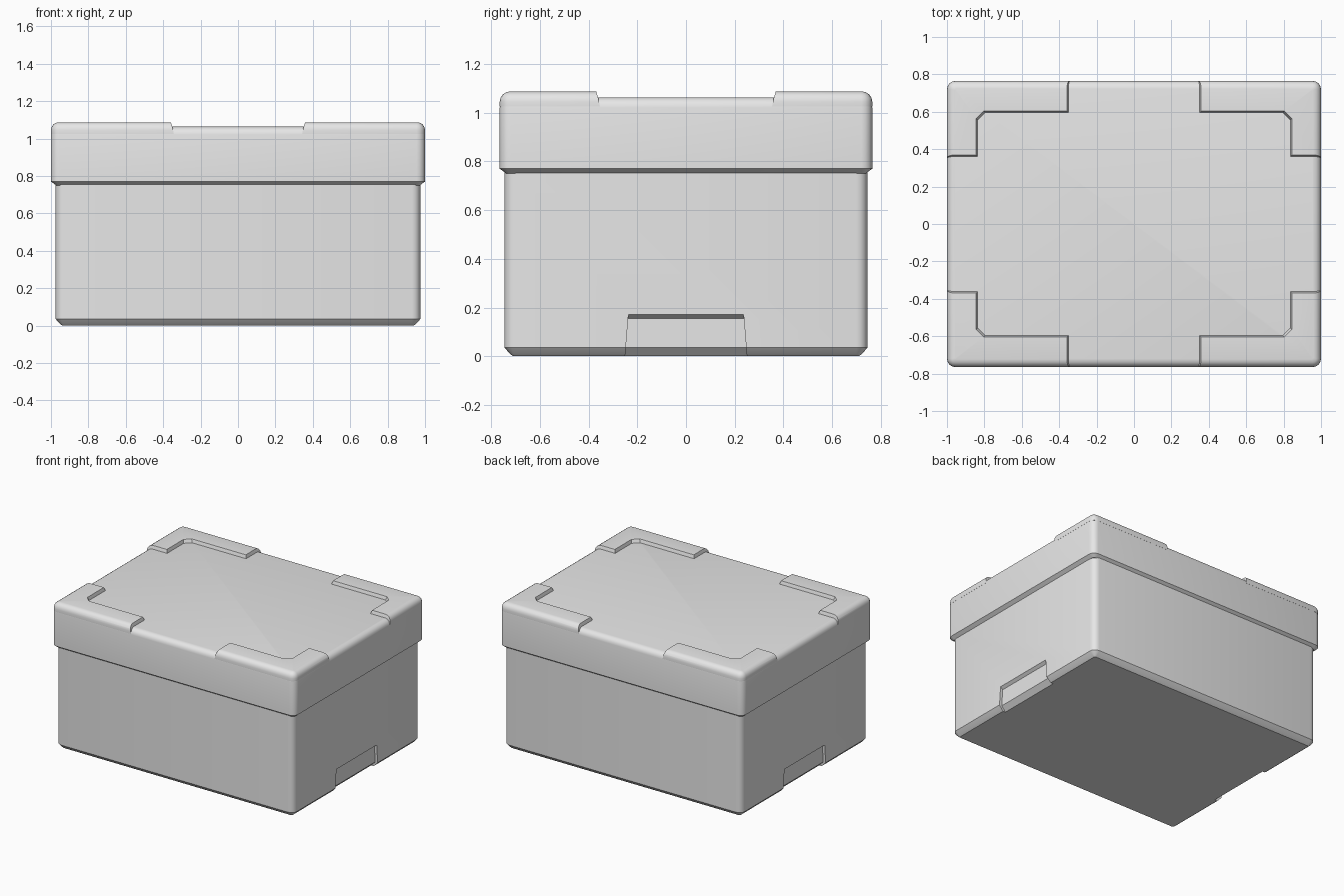
import bpy, bmesh, math

default = bpy.data.objects.get("Cube")
if default:
    bpy.data.objects.remove(default, do_unlink=True)

grey = bpy.data.materials.new("plain_grey")
grey.use_nodes = True
grey.diffuse_color = (0.8, 0.8, 0.8, 1)
grey.node_tree.nodes["Principled BSDF"].inputs["Base Color"].default_value = (0.8, 0.8, 0.8, 1)


def make_object(name, bm):
    bmesh.ops.recalc_face_normals(bm, faces=bm.faces)
    mesh = bpy.data.meshes.new(name)
    bm.to_mesh(mesh)
    bm.free()
    mesh.materials.append(grey)
    obj = bpy.data.objects.new(name, mesh)
    bpy.context.collection.objects.link(obj)
    return obj


def loft(name, rings):
    """Skin a stack of vertex loops and cap both ends."""
    bm = bmesh.new()
    loops = [[bm.verts.new(p) for p in ring] for ring in rings]
    n = len(loops[0])
    for low, high in zip(loops, loops[1:]):
        for i in range(n):
            j = (i + 1) % n
            bm.faces.new((low[i], low[j], high[j], high[i]))
    bm.faces.new(loops[0][::-1])
    bm.faces.new(loops[-1])
    return make_object(name, bm)


def rounded_rect(hx, hy, r, z, steps=4):
    points = []
    for q, (sx, sy) in enumerate([(1, 1), (-1, 1), (-1, -1), (1, -1)]):
        for k in range(steps + 1):
            a = (q + k / steps) * math.pi / 2
            points.append((sx * (hx - r) + r * math.cos(a),
                           sy * (hy - r) + r * math.sin(a), z))
    return points


def rounded_block(name, hx, hy, r, profile):
    """Profile rows are height and inset."""
    return loft(name, [rounded_rect(hx - i, hy - i, max(r - i, 0.008), z)
                       for z, i in profile])


def lid_profile(bottom, top, r=0.042):
    arc = [k * math.pi / 8 for k in range(5)]
    return bottom + [(top - r + r * math.sin(a), r * (1 - math.cos(a))) for a in arc]


def boolean(obj, cutter, operation):
    cutter.hide_render = True
    mod = obj.modifiers.new(operation.lower(), 'BOOLEAN')
    mod.operation = operation
    mod.solver = 'EXACT'
    mod.object = cutter
    bpy.context.view_layer.objects.active = obj
    bpy.ops.object.modifier_apply(modifier=mod.name)
    bpy.data.objects.remove(cutter, do_unlink=True)


# Main box with a chamfered base
body = rounded_block("box_body", 0.975, 0.745, 0.045,
                     [(0, 0.035), (0.012, 0.02), (0.035, 0), (0.78, 0)])

# Shallow grip recess at the foot of each end
grip = [(1.1, -0.1), (0.9, -0.1), (0.92, 0), (0.955, 0.035),
        (0.955, 0.155), (0.98, 0.175), (1.1, 0.175)]
for side in (1, -1):
    cutter = loft("grip_cutter", [[(side * x, s * (0.25 - 0.08 * z), z) for x, z in grip]
                                  for s in (-1, 1)])
    boolean(body, cutter, 'DIFFERENCE')

# Lid with a lower central top
lid = rounded_block("lid", 1.0, 0.765, 0.045,
                    lid_profile([(0.75, 0.027), (0.77, 0)], 1.063))

# Raised L-shaped stacking corners, with sloping inner walls
parts = [body, lid]
corner_names = {(1, 1): "back_left", (-1, 1): "back_right",
                (1, -1): "front_left", (-1, -1): "front_right"}
for (sx, sy), label in corner_names.items():
    corner = rounded_block(label + "_lid_corner", 1.0, 0.765, 0.045,
                           lid_profile([(1.0, 0)], 1.087))
    rings = []
    for z, grow in ((1.025, 0.012), (1.063, 0.004), (1.1, -0.008)):
        x0, y0, x1, y1 = 0.355 - grow, 0.365 - grow, 0.84 - grow, 0.6 - grow
        outline = [(x0, y1), (x0, 1.2), (1.2, 1.2), (1.2, y0), (x1, y0),
                   (x1, y1 - 0.04), (x1 - 0.04, y1)]
        rings.append([(sx * x, sy * y, z) for x, y in outline])
    boolean(corner, loft("corner_cutter", rings), 'INTERSECT')
    parts.append(corner)

# Smooth the rounded edges, keep the steps crisp
for obj in parts:
    bpy.ops.object.select_all(action='DESELECT')
    obj.select_set(True)
    bpy.context.view_layer.objects.active = obj
    bpy.ops.object.shade_smooth_by_angle(angle=math.radians(35))
